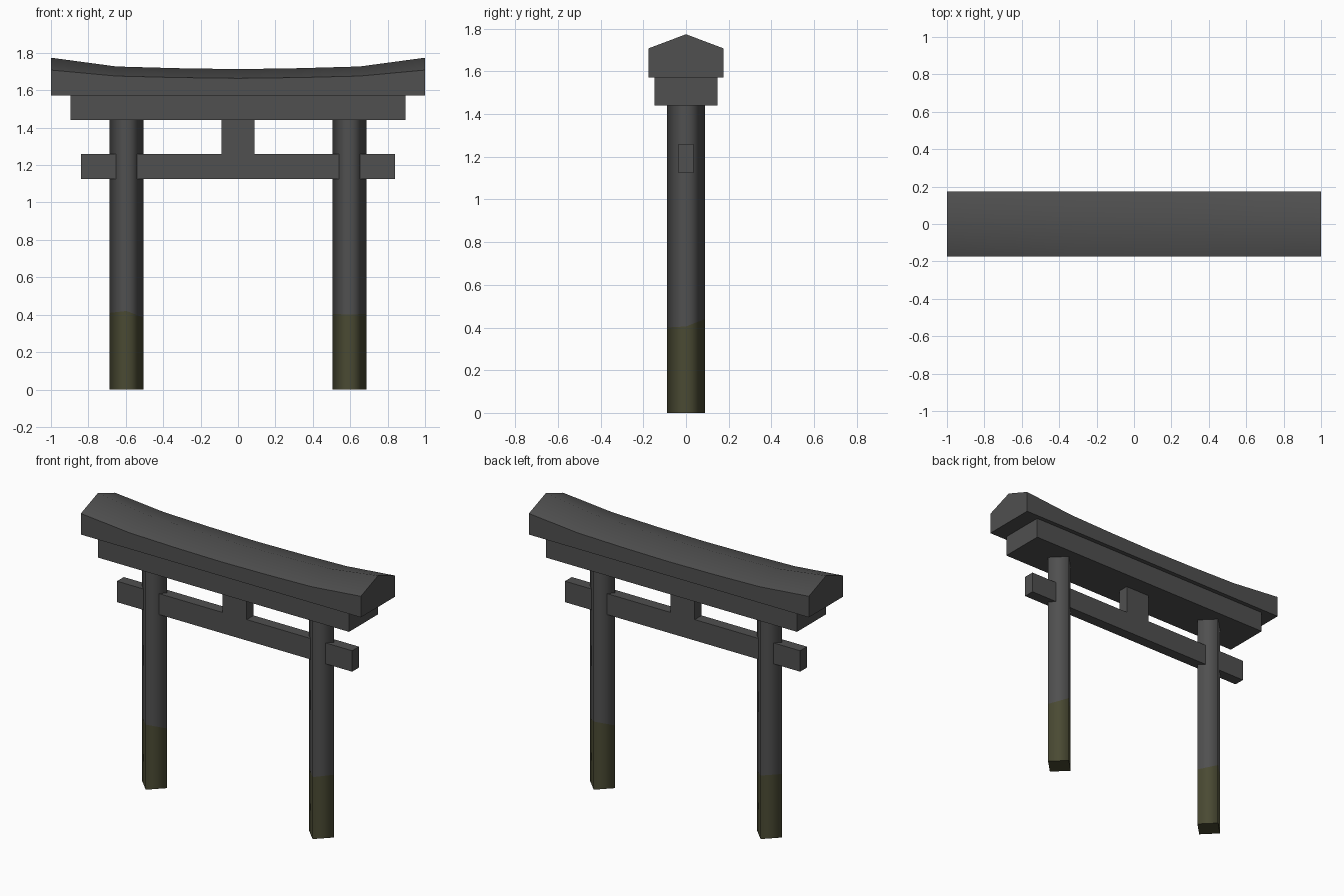
import bpy, bmesh, math

if "Cube" in bpy.data.objects:
    bpy.data.objects.remove(bpy.data.objects["Cube"])


def material(name, rgb):
    m = bpy.data.materials.new(name)
    m.diffuse_color = (*rgb, 1.0)
    m.use_nodes = True
    m.node_tree.nodes["Principled BSDF"].inputs["Base Color"].default_value = m.diffuse_color
    return m


STONE = material("dark_stone", (0.08, 0.08, 0.08))
MOSS = material("moss_green", (0.068, 0.068, 0.033))


def finish(bm, name, mats):
    bmesh.ops.recalc_face_normals(bm, faces=bm.faces[:])
    mesh = bpy.data.meshes.new(name)
    bm.to_mesh(mesh)
    bm.free()
    for m in mats:
        mesh.materials.append(m)
    ob = bpy.data.objects.new(name, mesh)
    bpy.context.collection.objects.link(ob)
    return ob


def box(name, hx, hy, z0, z1):
    bm = bmesh.new()
    bmesh.ops.create_cube(bm, size=1)
    for v in bm.verts:
        v.co = (v.co.x * 2 * hx, v.co.y * 2 * hy, z0 + (v.co.z + 0.5) * (z1 - z0))
    return finish(bm, name, [STONE])


def loft(bm, rings):
    """Skin closed rings and cap both ends; returns the side faces per band."""
    loops = [[bm.verts.new(p) for p in ring] for ring in rings]
    n = len(loops[0])
    bands = []
    for a, b in zip(loops, loops[1:]):
        bands.append([bm.faces.new((a[i], a[(i + 1) % n], b[(i + 1) % n], b[i]))
                      for i in range(n)])
    caps = [bm.faces.new(loops[0]), bm.faces.new(loops[-1])]
    return bands, caps


# pillars: four-sided, corner forward, smooth shaded, mossy foot with uneven rim
def pillar(name, cx, rim):
    r = 0.09
    corners = [(cx - r, 0), (cx, -r), (cx + r, 0), (cx, r)]
    rings = [[(x, y, 0) for x, y in corners],
             [(x, y, z) for (x, y), z in zip(corners, rim)],
             [(x, y, 1.45) for x, y in corners]]
    bm = bmesh.new()
    bands, caps = loft(bm, rings)
    for f in bands[0] + bands[1]:
        f.smooth = True
    for f in bands[0] + [caps[0]]:
        f.material_index = 1
    finish(bm, name, [STONE, MOSS])


pillar("left_pillar", -0.596, (0.41, 0.42, 0.385, 0.41))
pillar("right_pillar", 0.596, (0.405, 0.40, 0.405, 0.44))

# tie beam, centre strut and lower lintel
box("tie_beam", 0.84, 0.035, 1.125, 1.26)
box("centre_strut", 0.087, 0.035, 1.26, 1.445)
box("lower_lintel", 0.896, 0.147, 1.44, 1.572)

# curved top lintel: gabled section whose top rises toward both ends
half = [(0.0, 1.664, 1.713), (0.33, 1.668, 1.718), (0.65, 1.676, 1.727), (1.0, 1.708, 1.774)]
stations = [(-x, e, p) for x, e, p in half[:0:-1]] + half
W = 0.175
bm = bmesh.new()
bands, caps = loft(bm, [[(x, -W, 1.572), (x, W, 1.572), (x, W, e), (x, 0, p), (x, -W, e)]
                        for x, e, p in stations])
for band in bands:
    for f in band:
        f.smooth = True
top = finish(bm, "top_lintel", [STONE])
top.data.set_sharp_from_angle(angle=math.radians(50))
